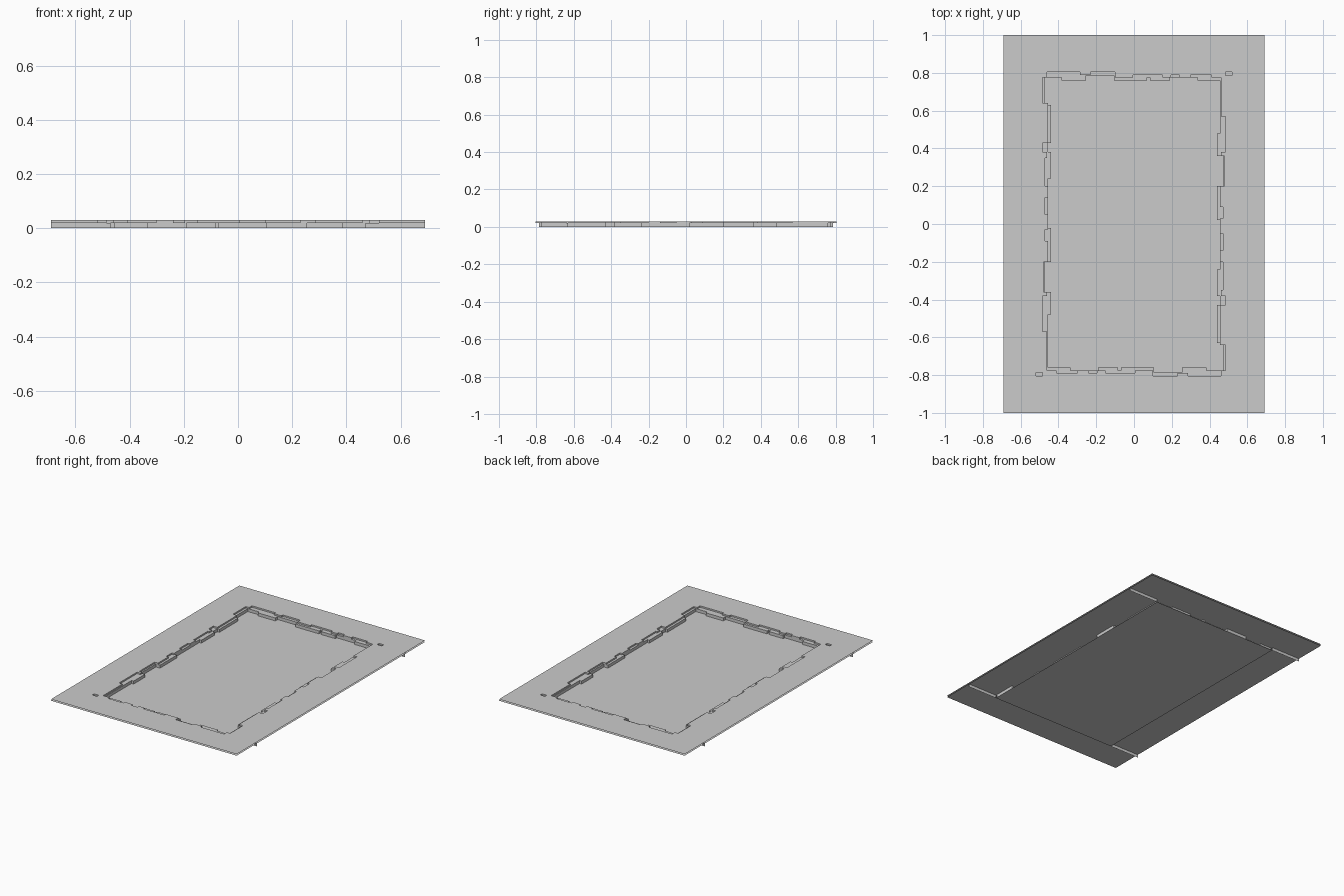
import bpy, bmesh
from mathutils import Vector

if "Cube" in bpy.data.objects:
    bpy.data.objects.remove(bpy.data.objects["Cube"], do_unlink=True)

HALF_X, HALF_Y = 0.69, 1.0
TOP, SHELF, BASE = 0.03, 0.02, 0.0

grey = bpy.data.materials.new("stone grey")
grey.use_nodes = True
grey.diffuse_color = (0.6, 0.6, 0.6, 1)
grey.node_tree.nodes["Principled BSDF"].inputs["Base Color"].default_value = (0.6, 0.6, 0.6, 1)


def rect(x0, y0, x1, y1):
    return [(x0, y0), (x1, y0), (x1, y1), (x0, y1)]


def stepped_ring(x, back, y, side):
    """Back and left steps as (end, offset), then the same turned half round."""
    pts = []
    for end, off in back:
        pts += [(x, off), (end, off)]
        x = end
    for end, off in side:
        pts += [(off, y), (off, end)]
        y = end
    pts.append((-pts[0][0], y))
    pts += [(-px, -py) for px, py in pts]
    clean = []
    for p in pts:
        if not clean or (Vector(p) - Vector(clean[-1])).length > 1e-4:
            clean.append(p)
    if (Vector(clean[0]) - Vector(clean[-1])).length < 1e-4:
        clean.pop()
    return clean


def loop_edges(bm, pts, z):
    verts = [bm.verts.new((x, y, z)) for x, y in pts]
    return [bm.edges.new((verts[i - 1], verts[i])) for i in range(len(verts))]


def finish(bm, name):
    mesh = bpy.data.meshes.new(name)
    bm.to_mesh(mesh)
    bm.free()
    mesh.materials.append(grey)
    bpy.context.collection.objects.link(bpy.data.objects.new(name, mesh))


def layer(name, holes, z, bottom, seam_y, seam_x):
    """Thin sheet with openings, walls dropping from them, and side seams."""
    bm = bmesh.new()
    edges = loop_edges(bm, rect(-HALF_X, -HALF_Y, HALF_X, HALF_Y), z)
    rims = [e for h in holes for e in loop_edges(bm, h, z)]
    bmesh.ops.triangle_fill(bm, use_beauty=True, use_dissolve=False,
                            edges=edges + rims, normal=(0, 0, 1))
    for f in bm.faces:
        if f.normal.z < 0:
            f.normal_flip()
    out = bmesh.ops.extrude_edge_only(bm, edges=rims)
    moved = [v for v in out["geom"] if isinstance(v, bmesh.types.BMVert)]
    bmesh.ops.translate(bm, verts=moved, vec=(0, 0, bottom - z))
    for sx in (-1, 1):
        for sy in (-1, 1):
            corners = [(seam_x, z), (HALF_X, z), (HALF_X, bottom), (seam_x, bottom)]
            bm.faces.new([bm.verts.new((sx * x, sy * seam_y, h)) for x, h in corners])
    finish(bm, name)


# Upper sheet with the wider broken opening and two small chips
upper_ring = stepped_ring(
    -0.46, [(-0.285, 0.805), (-0.23, 0.79), (-0.10, 0.805), (-0.005, 0.775),
            (0.15, 0.79), (0.195, 0.775), (0.24, 0.79), (0.30, 0.775),
            (0.41, 0.79), (0.455, 0.775)],
    0.775, [(0.57, 0.46), (0.38, 0.485), (0.36, 0.46), (0.20, 0.48),
            (0.09, 0.455), (0.03, 0.47), (-0.05, 0.455), (-0.14, 0.47),
            (-0.20, 0.455), (-0.35, 0.47), (-0.38, 0.46), (-0.43, 0.485),
            (-0.64, 0.455), (-0.775, 0.485)])
chips = [rect(s * 0.485, s * 0.785, s * 0.52, s * 0.805) for s in (-1, 1)]
layer("upper_sheet", [upper_ring] + chips, TOP, SHELF, 0.795, 0.52)

# Lower sheet with the narrower broken opening
lower_ring = stepped_ring(
    -0.47, [(-0.385, 0.775), (-0.255, 0.76), (-0.105, 0.785), (0.07, 0.76),
            (0.085, 0.775), (0.19, 0.76), (0.335, 0.775), (0.445, 0.76)],
    0.76, [(0.48, 0.455), (0.36, 0.44), (0.20, 0.47), (0.02, 0.44),
           (-0.24, 0.455), (-0.38, 0.44), (-0.43, 0.455), (-0.63, 0.44),
           (-0.775, 0.47)])
layer("lower_sheet", [lower_ring], SHELF, BASE, 0.785, 0.47)

# Sunken floor
bm = bmesh.new()
bm.faces.new([bm.verts.new((x, y, BASE)) for x, y in rect(-0.47, -0.785, 0.47, 0.785)])
finish(bm, "sunken_floor")
